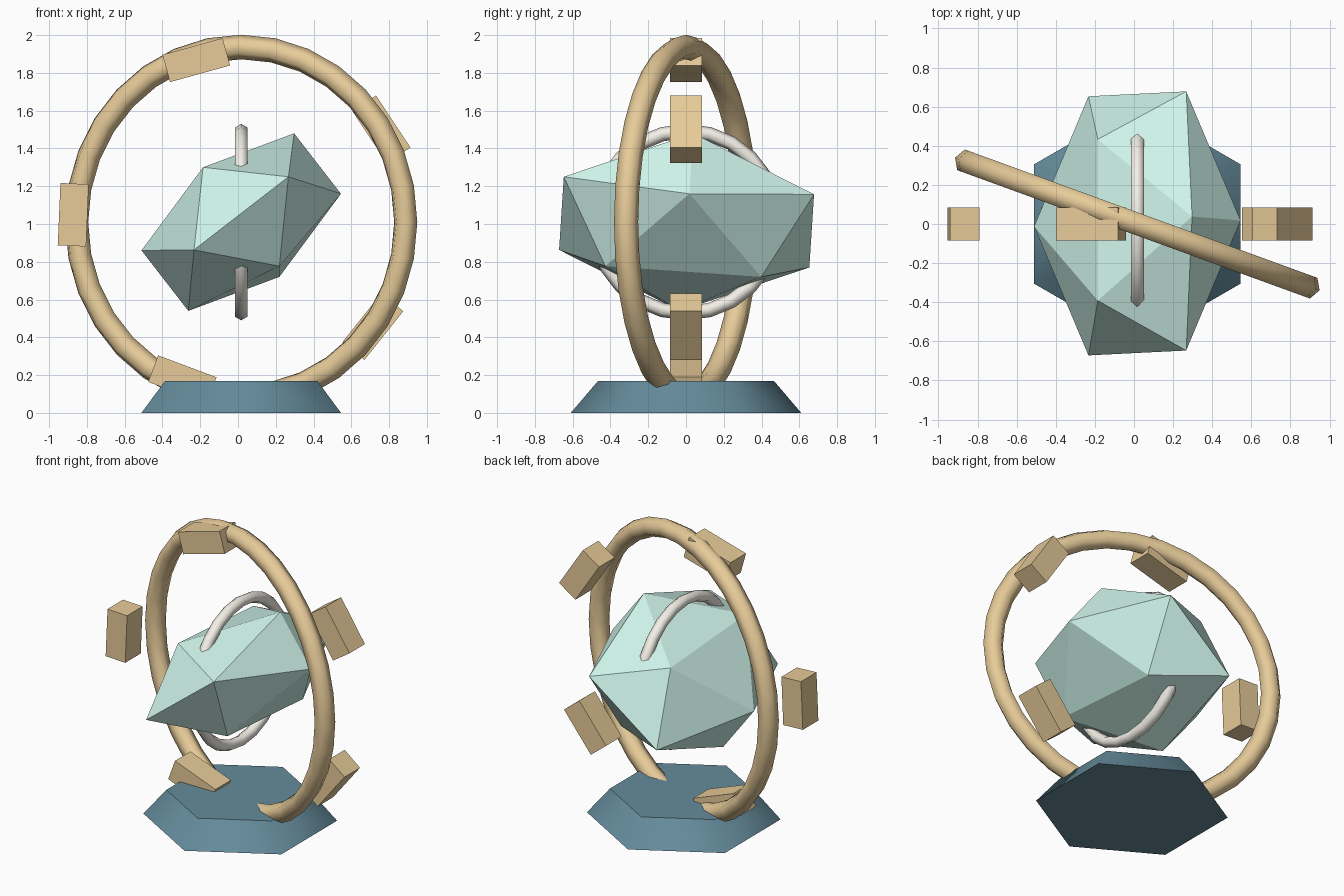
import bpy, bmesh, math
from mathutils import Vector

if "Cube" in bpy.data.objects:
    bpy.data.objects.remove(bpy.data.objects["Cube"])

CX, CZ = 0.017, 1.01


def material(name, rgb):
    m = bpy.data.materials.new(name)
    m.diffuse_color = (*rgb, 1)
    m.use_nodes = True
    m.node_tree.nodes["Principled BSDF"].inputs["Base Color"].default_value = m.diffuse_color
    return m


gold = material("gold", (0.80, 0.60, 0.32))
ivory = material("ivory", (0.90, 0.87, 0.80))
mint = material("mint", (0.62, 0.90, 0.82))
navy = material("navy", (0.13, 0.26, 0.33))


def finish(name, mat, smooth_angle=None):
    ob = bpy.context.object
    ob.name = name
    ob.data.materials.append(mat)
    if smooth_angle:
        bpy.ops.object.shade_smooth_by_angle(angle=math.radians(smooth_angle))
    return ob


def ring(name, mat, major, minor, segments, rotation):
    bpy.ops.mesh.primitive_torus_add(
        major_radius=major, minor_radius=minor, major_segments=segments,
        minor_segments=6, location=(CX, 0, CZ),
        rotation=[math.radians(a) for a in rotation])
    return finish(name, mat, 65)


# Hexagonal tapered base
bpy.ops.mesh.primitive_cone_add(vertices=6, radius1=0.61, radius2=0.465,
                                depth=0.17, location=(CX, 0, 0.085))
finish("base", navy, 50)

# Large upright ring and small inner ring
ring("outer_ring", gold, 0.927, 0.065, 32, (90, 0, -20))
ring("inner_ring", ivory, 0.482, 0.038, 24, (0, 90, 0))

# Five blocks spaced around the front plane
for i in range(5):
    a = math.radians(33.5 + 72 * i)
    bpy.ops.mesh.primitive_cube_add(
        size=1, location=(CX + 0.89 * math.cos(a), 0, CZ + 0.89 * math.sin(a)),
        rotation=(0, -a, 0))
    bpy.context.object.scale = (0.15, 0.17, 0.33)
    finish(f"ring_block_{i + 1}", gold)

# Twenty-sided stretched gem: six corners and their opposites, hulled
corners = [(0.528, 0.015, 0.15), (0.25, -0.65, 0.24), (0.25, 0.675, 0.147),
           (0.28, 0.035, 0.47), (-0.202, -0.395, 0.29), (-0.202, 0.43, 0.233)]
bm = bmesh.new()
for c in corners:
    for s in (1, -1):
        bm.verts.new(Vector(c) * s)
bmesh.ops.convex_hull(bm, input=bm.verts)
bmesh.ops.recalc_face_normals(bm, faces=bm.faces)
mesh = bpy.data.meshes.new("gem")
bm.to_mesh(mesh)
bm.free()
mesh.materials.append(mint)
gem = bpy.data.objects.new("gem", mesh)
gem.location = (CX, 0.003, CZ)
bpy.context.collection.objects.link(gem)
